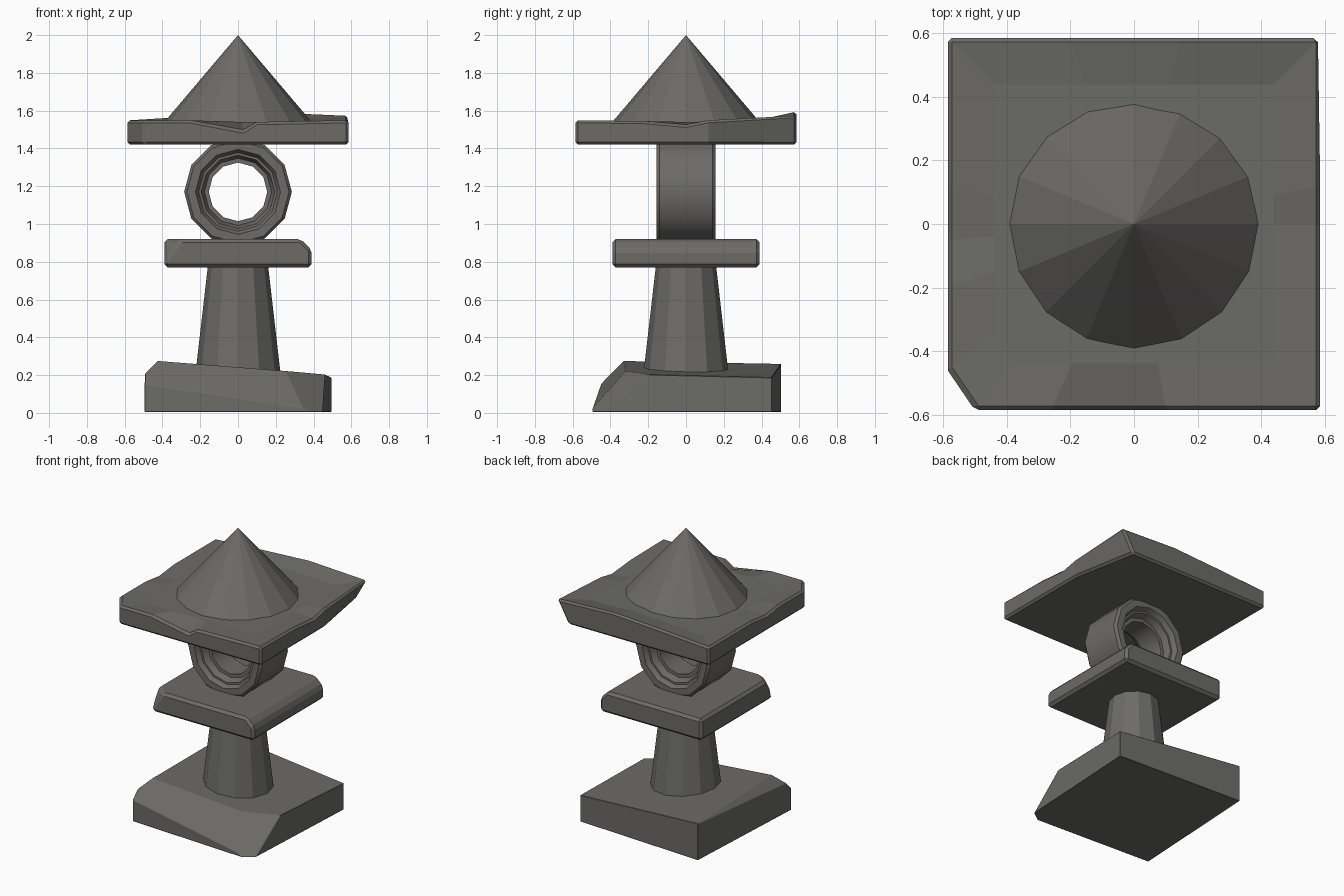
import bpy, bmesh
from math import sin, cos, pi, radians
from mathutils import Vector, Matrix

if "Cube" in bpy.data.objects:
    bpy.data.objects.remove(bpy.data.objects["Cube"])

stone = bpy.data.materials.new("dark_stone")
stone.diffuse_color = (0.15, 0.147, 0.135, 1)
stone.use_nodes = True
stone.node_tree.nodes["Principled BSDF"].inputs["Base Color"].default_value = stone.diffuse_color


def finish(name, bm, bevel=0.0):
    bmesh.ops.remove_doubles(bm, verts=bm.verts, dist=0.004)
    bmesh.ops.recalc_face_normals(bm, faces=bm.faces)
    mesh = bpy.data.meshes.new(name)
    bm.to_mesh(mesh)
    bm.free()
    mesh.materials.append(stone)
    ob = bpy.data.objects.new(name, mesh)
    bpy.context.collection.objects.link(ob)
    if bevel:
        mod = ob.modifiers.new("worn_edges", 'BEVEL')
        mod.width = bevel
        mod.segments = 1
        mod.limit_method = 'ANGLE'
        mod.angle_limit = 0.6
    return ob


def chipped_block(name, lo, hi, cuts, bevel, turn=0):
    """Box, turned about z, then trimmed by planes given as (point, outward normal)."""
    bm = bmesh.new()
    bmesh.ops.create_cube(bm, size=1)
    rot = Matrix.Rotation(radians(turn), 3, 'Z')
    for v in bm.verts:
        v.co = rot @ Vector([hi[i] if v.co[i] > 0 else lo[i] for i in range(3)])
    for point, normal in cuts:
        geom = bm.verts[:] + bm.edges[:] + bm.faces[:]
        bmesh.ops.bisect_plane(bm, geom=geom, plane_co=point,
                               plane_no=Vector(normal).normalized(), clear_outer=True)
        bmesh.ops.holes_fill(bm, edges=[e for e in bm.edges if e.is_boundary])
    return finish(name, bm, bevel)


def frustum(name, sides, r1, r2, z1, z2):
    bm = bmesh.new()
    bmesh.ops.create_cone(bm, cap_ends=True, segments=sides, radius1=r1, radius2=r2, depth=z2 - z1)
    for v in bm.verts:
        v.co.z += (z1 + z2) / 2
    return finish(name, bm)


# Base slab: slightly turned, sloped top, broken front edge and front right corner
chipped_block("base_slab", (-0.47, -0.475, 0.005), (0.47, 0.48, 0.3), [
    ((0, 0, 0.235), (0.078, 0.02, 1)),
    ((-0.46, 0, 0.24), (-1, 0, 1)),
    ((-0.47, -0.45, 0.15), (0.0072, -0.0822, 0.0766)),
    ((0.49, -0.42, 0), (0.0176, -0.0242, 0.0297)),
], 0.025, turn=-3)

# Tapered pillar
frustum("pillar", 12, 0.232, 0.157, 0.15, 0.80)

# Middle slab: sloped right edge, broken front left corner
chipped_block("middle_slab", (-0.39, -0.39, 0.77), (0.39, 0.39, 0.92), [
    ((0.362, 0, 0.892), (1, 0, 1)),
    ((-0.39, -0.39, 0.80), (-0.0099, -0.0118, 0.0072)),
], 0.018)

# Light ring: stepped profile (radius, depth) turned about the y axis
half = [(0.285, 0.14), (0.27, 0.157), (0.225, 0.157), (0.208, 0.125),
        (0.195, 0.125), (0.178, 0.08), (0.155, 0.08)]
profile = half + [(r, -y) for r, y in reversed(half)]
bm = bmesh.new()
loops = []
for i in range(12):
    a = 2 * pi * i / 12
    loops.append([bm.verts.new((r * cos(a), y, 1.17 + r * sin(a))) for r, y in profile])
n = len(profile)
for i in range(12):
    p, q = loops[i], loops[(i + 1) % 12]
    for j in range(n):
        k = (j + 1) % n
        bm.faces.new((p[j], p[k], q[k], q[j]))
ring = finish("light_ring", bm)
bpy.context.view_layer.objects.active = ring
ring.select_set(True)
bpy.ops.object.shade_smooth_by_angle(angle=radians(35))

# Roof slab: uneven worn rim (x, y, top height, inward pull of the bottom in x)
rim = [(-0.585, -0.46, 1.55, 0), (-0.50, -0.585, 1.55, 0), (-0.26, -0.585, 1.55, 0),
       (0.03, -0.585, 1.495, 0), (0.10, -0.585, 1.54, 0), (0.585, -0.585, 1.55, 0),
       (0.585, -0.22, 1.545, 0), (0.585, 0.0, 1.525, 0), (0.585, 0.12, 1.55, 0),
       (0.585, 0.585, 1.575, 0.09), (0.15, 0.585, 1.595, 0), (-0.2, 0.585, 1.575, 0),
       (-0.585, 0.585, 1.55, 0), (-0.585, 0.12, 1.55, 0), (-0.585, -0.05, 1.53, 0),
       (-0.585, -0.2, 1.55, 0)]
bm = bmesh.new()
low = [bm.verts.new((x - d, y, 1.42)) for x, y, z, d in rim]
top = [bm.verts.new((x, y, z)) for x, y, z, d in rim]
inner = [bm.verts.new((x * 0.75, y * 0.75, 1.54 + 0.5 * max(0, z - 1.55))) for x, y, z, d in rim]
bm.faces.new(low)
bm.faces.new(inner)
for i in range(len(rim)):
    j = (i + 1) % len(rim)
    bm.faces.new((low[i], low[j], top[j], top[i]))
    bm.faces.new((top[i], top[j], inner[j], inner[i]))
finish("roof_slab", bm, 0.014)

# Pointed roof cone
frustum("roof_cone", 16, 0.424, 0, 1.50, 2.0)
